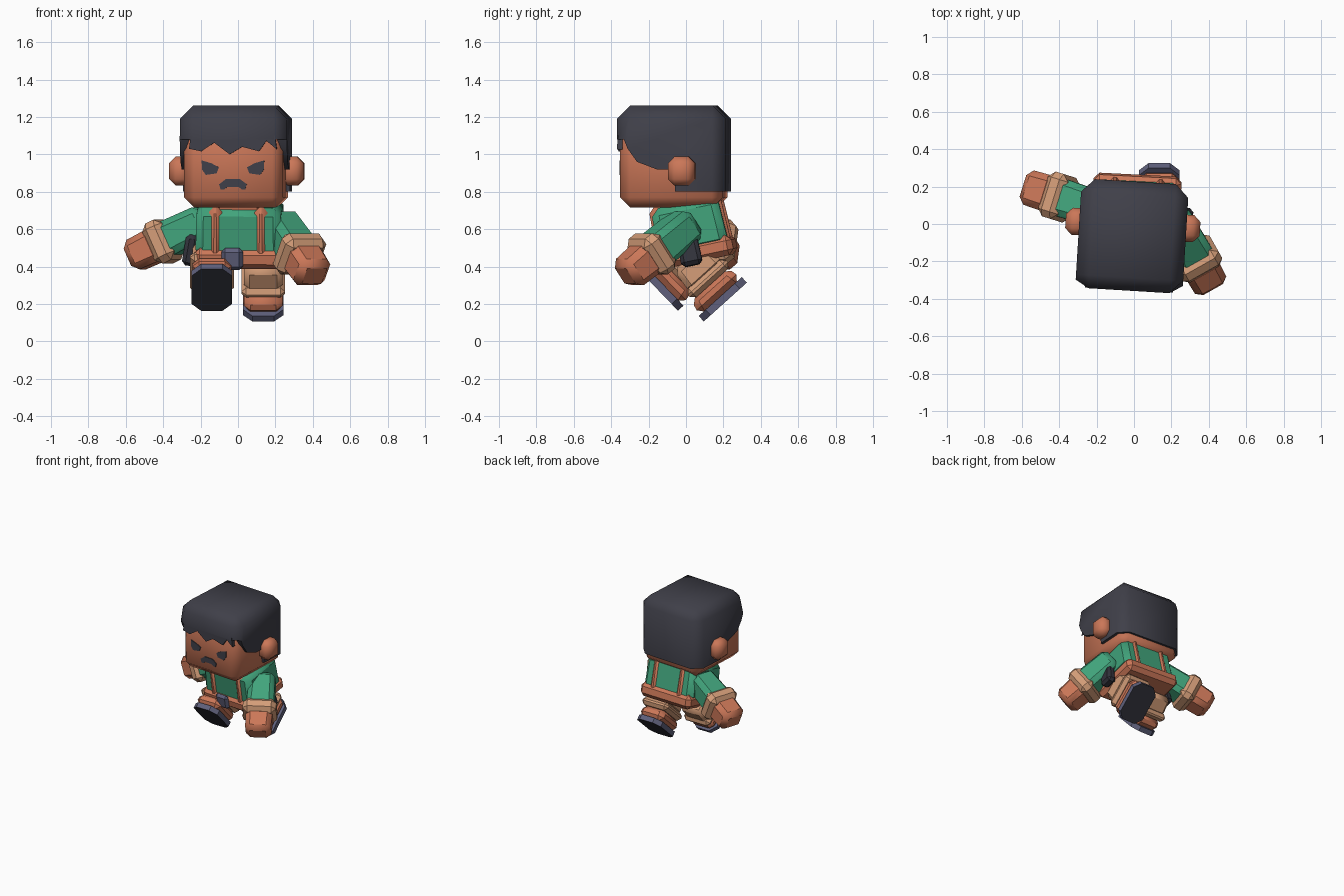
import bpy, bmesh, math
from mathutils import Matrix, Vector

if "Cube" in bpy.data.objects:
    bpy.data.objects.remove(bpy.data.objects["Cube"])


def mat(name, r, g, b):
    m = bpy.data.materials.new(name)
    m.diffuse_color = (r, g, b, 1)
    m.use_nodes = True
    m.node_tree.nodes["Principled BSDF"].inputs["Base Color"].default_value = m.diffuse_color
    return m


SKIN = mat("skin orange", 0.60, 0.185, 0.098)
GREEN = mat("shirt green", 0.053, 0.37, 0.20)
TAN = mat("cloth tan", 0.66, 0.34, 0.19)
DARK = mat("hair charcoal", 0.050, 0.050, 0.066)
SLATE = mat("slate grey", 0.115, 0.118, 0.20)
POUCH = mat("pouch black", 0.032, 0.033, 0.045)


def finish(name, bm, M, mats, smooth=35, rule=None):
    bmesh.ops.recalc_face_normals(bm, faces=bm.faces)
    if rule:
        for f in bm.faces:
            f.material_index = rule(f)
    bm.transform(M)
    me = bpy.data.meshes.new(name)
    bm.to_mesh(me)
    bm.free()
    ob = bpy.data.objects.new(name, me)
    bpy.context.collection.objects.link(ob)
    for m in mats:
        me.materials.append(m)
    bpy.ops.object.select_all(action='DESELECT')
    ob.select_set(True)
    bpy.context.view_layer.objects.active = ob
    bpy.ops.object.shade_smooth_by_angle(angle=math.radians(smooth))
    return ob


def bevel(bm, edges, w):
    bmesh.ops.bevel(bm, geom=edges, offset=w, segments=1, affect='EDGES', profile=0.5)


def box(name, size, loc, M, mats, bev=0.0, top=(1, 1), upright=False, smooth=35, rule=None):
    """Chamfered box in the local frame M; top = scale of the upper end."""
    bm = bmesh.new()
    bmesh.ops.create_cube(bm, size=1)
    for v in bm.verts:
        k = top if v.co.z > 0 else (1, 1)
        v.co = Vector((v.co.x * size[0] * k[0], v.co.y * size[1] * k[1], v.co.z * size[2]))
    if bev:
        es = [e for e in bm.edges
              if not upright or abs(e.verts[0].co.z - e.verts[1].co.z) > 0.5 * size[2]]
        bevel(bm, es, bev)
    return finish(name, bm, M @ Matrix.Translation(loc), mats, smooth, rule)


def prism(pts, axis, a, b):
    """Polygon extruded along x (pts are y,z) or y (pts are x,z)."""
    bm = bmesh.new()
    put = (lambda p: (a, p[0], p[1])) if axis == 'x' else (lambda p: (p[0], a, p[1]))
    f = bm.faces.new([bm.verts.new(put(p)) for p in pts])
    r = bmesh.ops.extrude_face_region(bm, geom=[f])
    d = Vector((b - a, 0, 0)) if axis == 'x' else Vector((0, b - a, 0))
    bmesh.ops.translate(bm, vec=d, verts=[g for g in r['geom'] if isinstance(g, bmesh.types.BMVert)])
    return bm


def rot(deg, axis):
    return Matrix.Rotation(math.radians(deg), 4, axis)


# ---- head (turned slightly) ----
H = Matrix.Translation((-0.01, -0.065, 0)) @ rot(-3.5, 'Z')
box("head", (0.53, 0.55, 0.50), (0, 0, 0.965), H, [SKIN], 0.055, smooth=50)
for s, n in ((-1, "left"), (1, "right")):
    box(n + "_ear", (0.12, 0.145, 0.155), (s * 0.30, 0.06, 0.91), H, [SKIN], 0.035, smooth=50)

# hair cap: side profile extruded across, outer corners chamfered
hair = prism([(-.292, 1.26), (.292, 1.26), (.292, .80), (.025, .80), (.02, .92), (-.075, .92),
              (-.18, .96), (-.23, 1.03), (-.25, 1.08), (-.292, 1.08)], 'x', -0.287, 0.287)
edges = []
for e in hair.edges:
    p, q = e.verts[0].co, e.verts[1].co
    crown = p.z > 1.25 and q.z > 1.25
    corner = abs(p.y - q.y) < 1e-4 and abs(p.x - q.x) < 1e-4 and abs(p.y) > 0.28
    if crown or corner:
        edges.append(e)
bevel(hair, edges, 0.07)
finish("hair", hair, H, [DARK], 60)

# ragged fringe
fr = prism([(-.225, 1.10), (-.235, 1.03), (-.17, 1.016), (-.10, 1.062), (-.017, 1.0), (.05, 1.04),
            (.14, 1.016), (.18, 1.072), (.235, 1.027), (.225, 1.10)], 'y', -0.289, -0.26)
finish("fringe", fr, H, [DARK])

# eyes with slanted brows, and the frowning mouth
eye = [(-.168, .968), (-.115, .952), (-.075, .93), (-.088, .898), (-.145, .890), (-.165, .917)]
for s, n in ((1, "left"), (-1, "right")):
    finish(n + "_eye", prism([(s * x, z) for x, z in eye], 'y', -0.281, -0.274), H, [DARK])
half = [(.037, .868), (.074, .84), (.066, .812), (.048, .812), (.030, .826)]
mouth = half + [(-x, z) for x, z in reversed(half)]
finish("mouth", prism(mouth, 'y', -0.281, -0.274), H, [DARK])

# ---- body (leaning forward) ----
B = Matrix.Translation((0.01, 0.06, 0.45)) @ rot(12, 'X') @ rot(-3, 'Z')
box("shirt", (0.46, 0.38, 0.27), (0, 0, 0.165), B, [GREEN], 0.04, top=(0.98, 0.95))
box("trouser_top", (0.47, 0.42, 0.11), (0, 0, 0.03), B, [SKIN], 0.03)
box("neck", (0.26, 0.26, 0.08), (0, -0.02, 0.30), B, [SKIN], 0.03)
for s, n in ((-1, "left"), (1, "right")):
    box(n + "_strap", (0.078, 0.405, 0.275), (s * 0.122, 0, 0.172), B, [SKIN], 0.03, top=(0.9, 0.96))
    box(n + "_pouch", (0.075, 0.115, 0.17), (s * 0.265, -0.02, 0.01), B @ rot(-s * 8, 'Y'), [POUCH],
        0.02, top=(0.9, 0.95))
box("buckle", (0.115, 0.04, 0.12), (-0.03, -0.213, 0.035), B, [SLATE], 0.02, upright=False)


# ---- arms: sleeve, rolled cuff and fist along a line ----
def arm(n, start, end):
    a, b = Vector(start), Vector(end)
    z = (b - a).normalized()
    x = z.cross(Vector((0, 0, 1))).normalized()
    y = z.cross(x)
    M = Matrix((x, y, z)).transposed().to_4x4()
    M.translation = a
    L = (b - a).length
    box(n + "_sleeve", (0.19, 0.18, L - 0.06), (0, 0, L / 2 - 0.05), M, [GREEN], 0.035, top=(1.1, 1.1))
    box(n + "_cuff", (0.25, 0.235, 0.12), (0, 0, L - 0.115), M, [TAN], 0.035, top=(1.0, 1.0))
    box(n + "_fist", (0.20, 0.185, 0.18), (0, 0, L - 0.005), M, [SKIN], 0.035, top=(0.95, 0.92))


arm("left", (-0.18, 0.075, 0.64), (-0.50, 0.175, 0.485))
arm("right", (0.22, 0.01, 0.63), (0.375, -0.265, 0.40))


# ---- legs: built upright from the sole, then pitched about x ----
def leg(n, x, y, z, pitch):
    M = Matrix.Translation((x, y, z)) @ rot(pitch, 'X')
    box(n + "_sole", (0.215, 0.31, 0.04), (0, 0, 0.02), M, [SLATE, POUCH], 0.05, upright=True,
        rule=lambda f: 1 if f.normal.z < -0.5 else 0)
    box(n + "_shoe", (0.21, 0.30, 0.10), (0, 0, 0.085), M, [SKIN], 0.035, top=(0.98, 0.86))
    box(n + "_trouser_cuff", (0.235, 0.275, 0.065), (0, 0.015, 0.155), M, [TAN], 0.025)
    box(n + "_trouser_leg", (0.205, 0.24, 0.15), (0, 0.015, 0.235), M, [TAN], 0.03, top=(1, 0.9))


leg("left", -0.14, -0.15, 0.275, -46)
leg("right", 0.135, 0.21, 0.21, 42)
